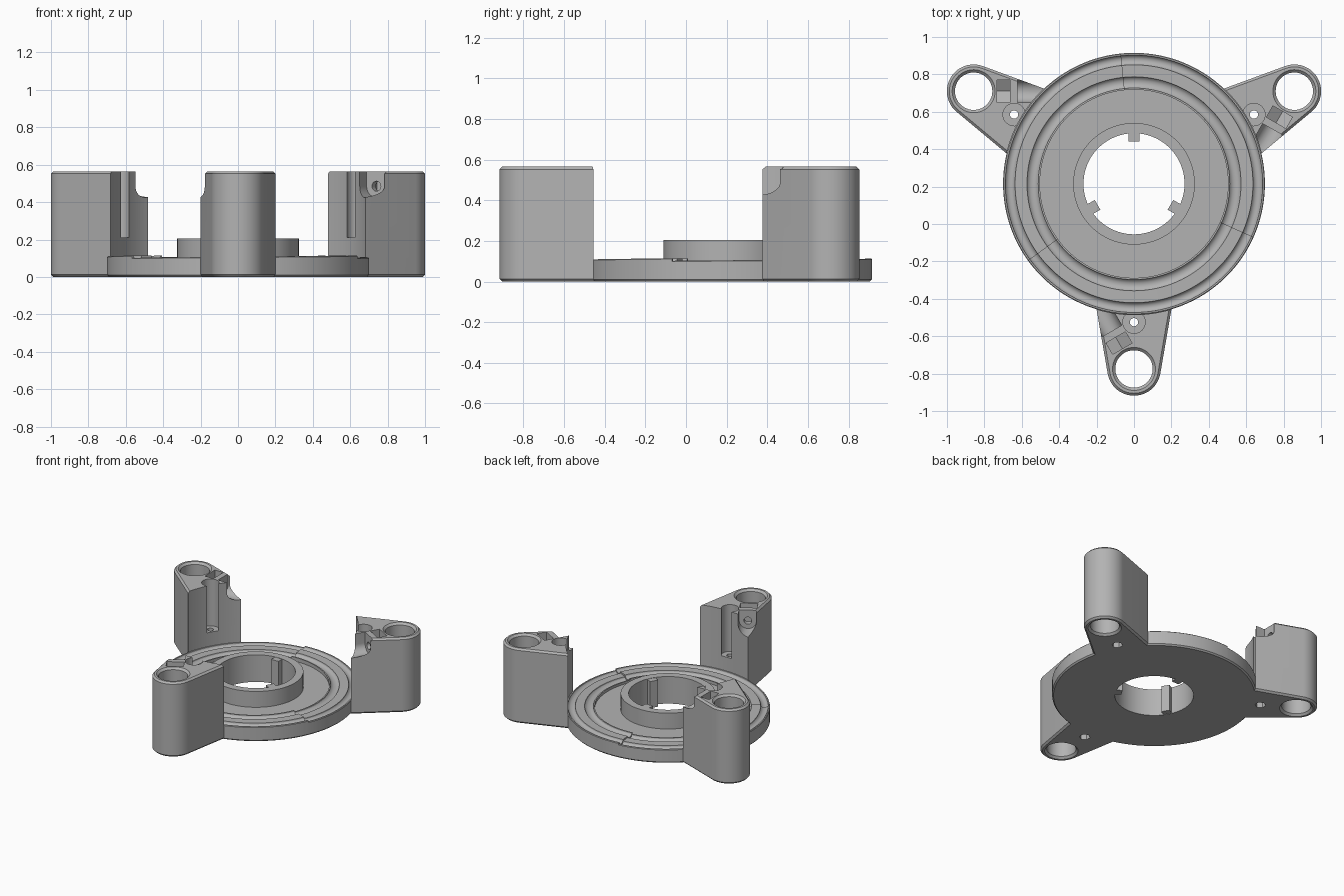
import bpy, bmesh
from math import sin, cos, pi, radians
from mathutils import Matrix

if "Cube" in bpy.data.objects:
    bpy.data.objects.remove(bpy.data.objects["Cube"])

grey = bpy.data.materials.new("mid_grey")
grey.use_nodes = True
grey.diffuse_color = (0.45, 0.45, 0.45, 1)
grey.node_tree.nodes["Principled BSDF"].inputs["Base Color"].default_value = grey.diffuse_color

CENTRE = Matrix.Translation((0, 0.215, 0))
DISC_R, POST_U, POST_R, POST_H = 0.70, 0.99, 0.143, 0.565
SCREW_Z = 0.485


def finish(bm, name):
    """Turn a bmesh into a linked grey object."""
    bmesh.ops.remove_doubles(bm, verts=bm.verts, dist=1e-5)
    bmesh.ops.recalc_face_normals(bm, faces=bm.faces)
    mesh = bpy.data.meshes.new(name)
    bm.to_mesh(mesh)
    bm.free()
    mesh.materials.append(grey)
    obj = bpy.data.objects.new(name, mesh)
    bpy.context.collection.objects.link(obj)
    return obj


def loft(name, sections, matrix=Matrix()):
    """Solid through outlines of equal count, given as (points, z)."""
    bm = bmesh.new()
    rings = [[bm.verts.new((x, y, z)) for x, y in pts] for pts, z in sections]
    for a, b in zip(rings, rings[1:]):
        for i in range(len(a)):
            j = (i + 1) % len(a)
            bm.faces.new((a[i], a[j], b[j], b[i]))
    bm.faces.new(rings[0][::-1])
    bm.faces.new(rings[-1])
    bm.transform(matrix)
    return finish(bm, name)


def arc(r, start, end, n, cx=0.0, cy=0.0):
    angles = [radians(start + (end - start) * i / n) for i in range(n + 1)]
    return [(cx + r * cos(a), cy + r * sin(a)) for a in angles]


def circle(r, n=48, cx=0.0):
    return arc(r, 0, 360, n, cx)[:-1]


def smooth(obj):
    bpy.ops.object.select_all(action='DESELECT')
    obj.select_set(True)
    bpy.context.view_layer.objects.active = obj
    bpy.ops.object.shade_smooth_by_angle(angle=radians(25))


# Base disc: revolved section whose grooved track climbs in three ramps
def groove(r, half):
    return [(r + half * cos(pi * i / 8), -0.022 * sin(pi * i / 8)) for i in range(9)]


lower = [(0.27, 0), (0.69, 0), (DISC_R, 0.01)]
track = [(DISC_R, -0.004), (0.696, 0)] + groove(0.662, 0.026) + groove(0.542, 0.03) + [(0.503, 0)]
upper = [(0.503, 0.085), (0.325, 0.085), (0.325, 0.205), (0.27, 0.205)]
bm = bmesh.new()
columns = []
STEPS = 60
for sector in range(3):
    for i in range(STEPS + 1):
        t = i / STEPS
        a = radians(96 + 120 * (sector + t))
        ramp = [(r, z + 0.102 + 0.012 * t) for r, z in track]
        columns.append([bm.verts.new((r * cos(a), r * sin(a), z)) for r, z in lower + ramp + upper])
for k, col in enumerate(columns):
    nxt = columns[(k + 1) % len(columns)]
    for i in range(len(col)):
        j = (i + 1) % len(col)
        bm.faces.new((col[i], nxt[i], nxt[j], col[j]))
bmesh.ops.dissolve_degenerate(bm, dist=1e-5, edges=bm.edges)
disc = finish(bm, "base_disc")
disc.matrix_world = CENTRE
smooth(disc)

# Keys inside the hub bore
for i, angle in enumerate((90, 210, 330)):
    key = [(0.225, -0.03), (0.285, -0.03), (0.285, 0.03), (0.225, 0.03)]
    obj = loft(f"hub_key_{i + 1}", [(key, 0.002), (key, 0.203)])
    obj.matrix_world = CENTRE @ Matrix.Rotation(radians(angle), 4, 'Z')


# Post: rounded wedge with chamfered top and bottom, long axis along +x
def outline(c):
    return arc(POST_R - c, -80, 80, 24, POST_U) + [(0.62, 0.209 - c), (0.62, c - 0.209)]


CH = 0.013
post = loft("post", [(outline(CH), 0), (outline(0), CH),
                     (outline(0), POST_H - CH), (outline(CH), POST_H)])

# Frame for the sideways clamp screw: x across, y up, z along the screw
along = radians(210)
screw = Matrix(((-sin(along), 0, cos(along), POST_U),
                (cos(along), 0, sin(along), 0),
                (0, 1, 0, SCREW_Z),
                (0, 0, 0, 1)))
scoop = arc(0.06, 180, 360, 20) + [(0.06, 0.2), (-0.06, 0.2)]
nut_slot = arc(0.069, 210, 330, 2) + [(0.06, 0.2), (-0.06, 0.2)]


def bore(r, n=48):
    return circle(r, n, POST_U)


def pin(r, n=32):
    return circle(r, n, 0.74)


cutters = [
    loft("cut_disc", [(circle(DISC_R, 180), 0.05), (circle(DISC_R, 180), 1)]),
    loft("cut_bore", [(bore(0.115), -0.1), (bore(0.115), 0), (bore(0.1), 0.015),
                      (bore(0.1), POST_H - 0.015), (bore(0.115), POST_H), (bore(0.115), 1)]),
    loft("cut_channel", [(pin(0.06), 0.21), (pin(0.06), 1)]),
    loft("cut_pin", [(pin(0.022), -0.1), (pin(0.022), 0.3)]),
    loft("cut_hex", [(pin(0.038, 6), -0.1), (pin(0.038, 6), 0.06)]),
    loft("cut_scoop", [(scoop, 0.235), (scoop, 0.6)], screw),
    loft("cut_nut", [(nut_slot, 0.125), (nut_slot, 0.195)], screw),
    loft("cut_screw", [(circle(0.027, 24), 0.14), (circle(0.027, 24), 0.3)], screw),
]
for cutter in cutters:
    cutter.hide_render = True
    mod = post.modifiers.new(cutter.name, 'BOOLEAN')
    mod.operation = 'DIFFERENCE'
    mod.solver = 'EXACT'
    mod.object = cutter

# Bake the cuts, then place three copies around the disc
graph = bpy.context.evaluated_depsgraph_get()
baked = bpy.data.meshes.new_from_object(post.evaluated_get(graph))
for obj in cutters + [post]:
    bpy.data.objects.remove(obj)
for name, angle in (("front_post", 270), ("left_post", 30), ("right_post", 150)):
    obj = bpy.data.objects.new(name, baked.copy())
    bpy.context.collection.objects.link(obj)
    obj.matrix_world = CENTRE @ Matrix.Rotation(radians(angle), 4, 'Z')
    smooth(obj)
